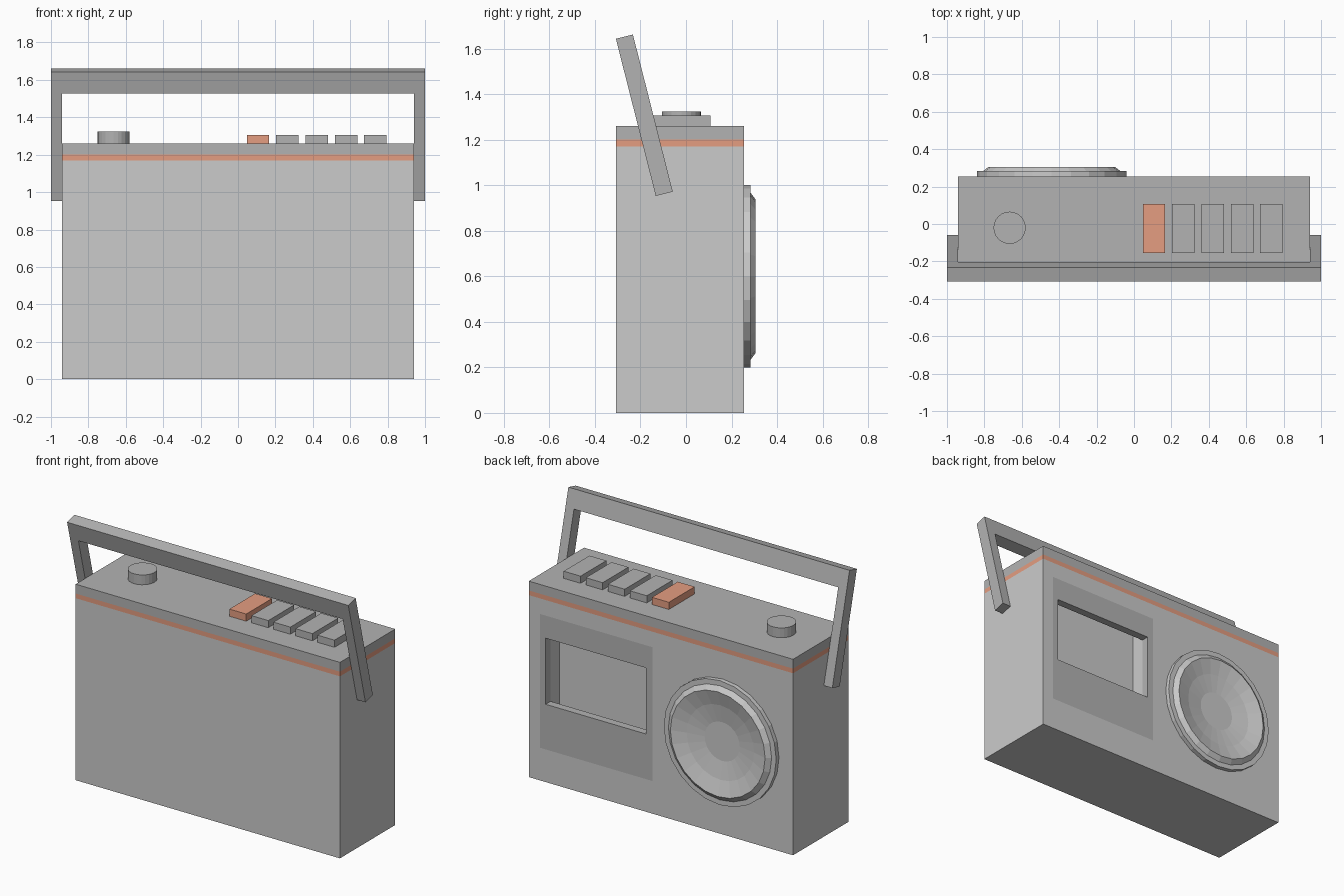
import bpy, bmesh, math

if "Cube" in bpy.data.objects:
    bpy.data.objects.remove(bpy.data.objects["Cube"])


def material(name, rgb):
    m = bpy.data.materials.new(name)
    m.diffuse_color = (*rgb, 1)
    m.use_nodes = True
    m.node_tree.nodes["Principled BSDF"].inputs["Base Color"].default_value = m.diffuse_color
    return m


ORANGE = material("orange", (0.78, 0.34, 0.22))
DARK = material("dark_grey", (0.45, 0.45, 0.45))


def finish(name, bm, mat=None):
    bmesh.ops.recalc_face_normals(bm, faces=bm.faces)
    me = bpy.data.meshes.new(name)
    bm.to_mesh(me)
    bm.free()
    if mat:
        me.materials.append(mat)
    ob = bpy.data.objects.new(name, me)
    bpy.context.collection.objects.link(ob)
    return ob


def box(name, x, y, z, mat=None):
    bm = bmesh.new()
    bmesh.ops.create_cube(bm, size=1)
    for v in bm.verts:
        v.co = [a + (b - a) * (c + 0.5) for (a, b), c in zip((x, y, z), v.co)]
    return finish(name, bm, mat)


def lathe(name, points, axis, center, mat=None, steps=24):
    """Spin (radius, offset) points around the y or z axis."""
    bm = bmesh.new()
    vs = [bm.verts.new((r, h, 0) if axis == 'y' else (r, 0, h)) for r, h in points]
    es = [bm.edges.new(p) for p in zip(vs, vs[1:])]
    bmesh.ops.spin(bm, geom=vs + es, cent=(0, 0, 0), steps=steps, angle=math.tau,
                   axis=(0, 1, 0) if axis == 'y' else (0, 0, 1))
    bmesh.ops.remove_doubles(bm, verts=bm.verts, dist=1e-5)
    ob = finish(name, bm, mat)
    ob.location = center
    return ob


def cut(ob, cutter):
    m = ob.modifiers.new("cut", 'BOOLEAN')
    m.operation = 'DIFFERENCE'
    m.solver = 'EXACT'
    m.object = cutter
    cutter.hide_render = True
    cutter.hide_viewport = True


FRONT, BACK = -0.307, 0.255
BX, BY = (-0.94, 0.94), (FRONT, BACK)

# case, stripe and top deck
body = box("body", BX, BY, (0, 1.17))
box("stripe", BX, BY, (1.17, 1.2), ORANGE)
box("top_deck", BX, BY, (1.2, 1.26), DARK)

# flush panel with a window into a deeper compartment
PX, PZ, PY = (0.06, 0.86), (0.21, 1.07), BACK - 0.05
WX = (0.105, 0.82)
panel = box("window_panel", PX, (PY, BACK), PZ, DARK)
cut(panel, box("window_cutter", WX, (PY - 0.1, BACK + 0.1), (0.5, 0.925)))
cut(body, box("panel_cutter", PX, (PY, BACK + 0.1), PZ))
cut(body, box("compartment_cutter", WX, (BACK - 0.14, BACK + 0.05), (0.42, 1.01)))

# speaker: stepped rim and shallow cone
lathe("speaker", [(0, -0.01), (0.4, -0.01), (0.4, 0.028), (0.367, 0.028),
                  (0.337, 0.051), (0.24, 0.024), (0.125, 0.006), (0, 0.006)],
      'y', (-0.44, BACK, 0.6))

# knob
lathe("knob", [(0, 0), (0.086, 0), (0.086, 0.063), (0, 0.063)], 'z',
      (-0.665, -0.02, 1.26), DARK)

# row of keys, first one coloured
for i in range(5):
    x = 0.047 + i * 0.157
    box(f"key_{i + 1}", (x, x + 0.12), (-0.155, 0.107), (1.26, 1.306),
        DARK if i else ORANGE)

# leaning carry handle: U-shaped outline with thickness
bm = bmesh.new()
L, T, BAR, W = 0.712, 0.06, 0.118, 0.077
outline = [(-1, 0), (-1, L), (1, L), (1, 0), (1 - T, 0), (1 - T, L - BAR),
           (T - 1, L - BAR), (T - 1, 0)]
face = bm.faces.new([bm.verts.new((x, -W / 2, z)) for x, z in outline])
ext = bmesh.ops.extrude_face_region(bm, geom=[face])["geom"]
bmesh.ops.translate(bm, vec=(0, W, 0),
                    verts=[g for g in ext if isinstance(g, bmesh.types.BMVert)])
if not face.is_valid or len(bm.faces) < 10:
    bm.faces.new([v for v in bm.verts if v.co.y < 0])
handle = finish("handle", bm, DARK)
handle.location = (0, -0.0955, 0.962)
handle.rotation_euler.x = math.atan2(0.175, 0.69)
